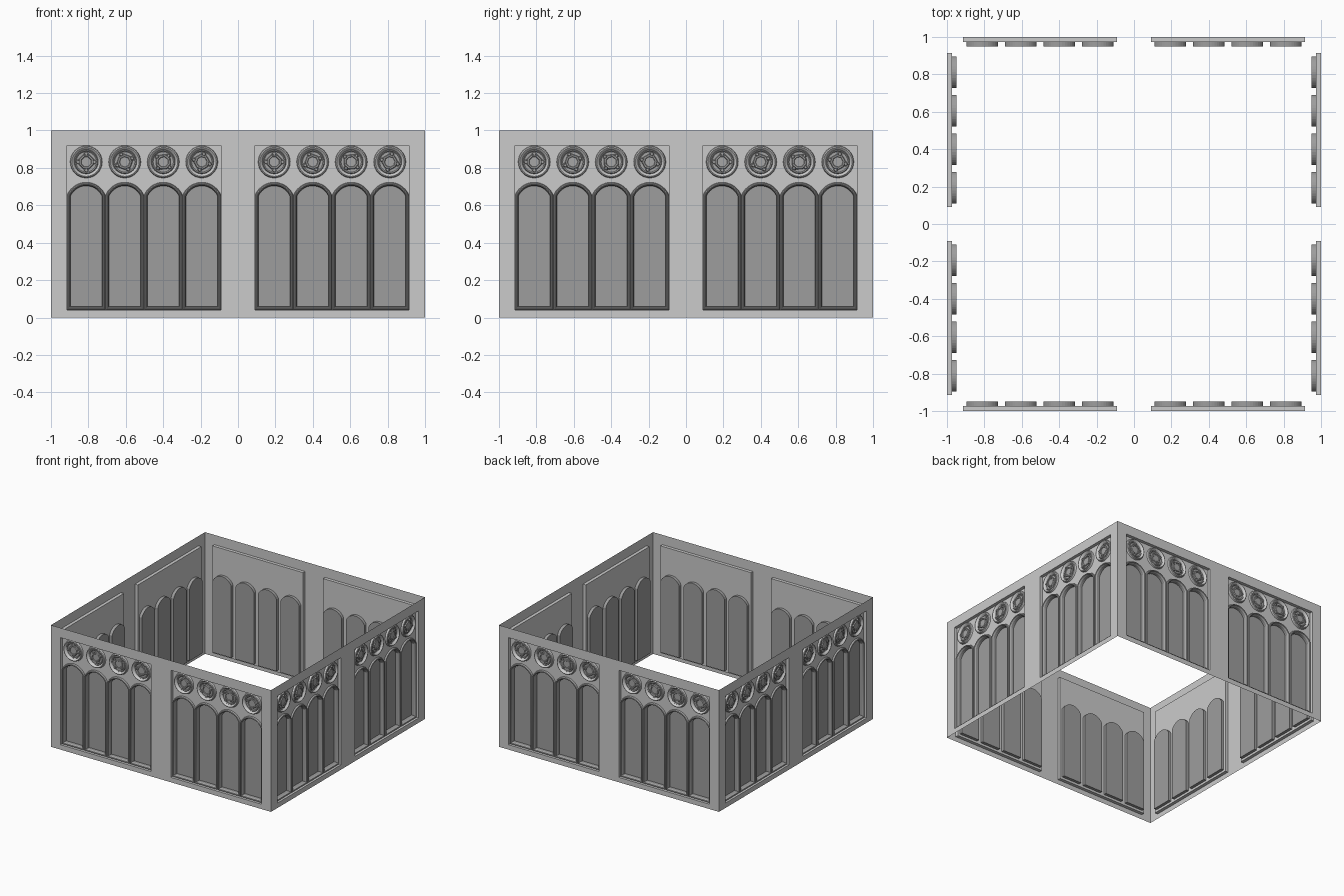
import bpy, bmesh, math

cube = bpy.data.objects.get("Cube")
if cube:
    bpy.data.objects.remove(cube, do_unlink=True)

# Main sizes
PITCH = 0.206          # width of one window bay
INNER, OUTER = 0.0905, 0.9145
SILL, HEAD = 0.04, 0.92
RECESS, DEEP = 0.026, 0.05
SPRING = 0.612         # centre height of the arches


def material(name, value):
    m = bpy.data.materials.new(name)
    m.use_nodes = True
    m.diffuse_color = (value, value, value, 1)
    m.node_tree.nodes["Principled BSDF"].inputs["Base Color"].default_value = m.diffuse_color
    return m


STONE = material("light stone", 0.6)
TRIM = material("trim grey", 0.38)
PANE = material("pane grey", 0.34)


def ring(bm, points, depth):
    """Closed outline in wall coordinates, set back from the outer face."""
    return [bm.verts.new((u, depth - 1, z)) for u, z in points]


def loft(bm, rings, cap=False):
    for a, b in zip(rings, rings[1:]):
        n = len(a)
        for i in range(n):
            j = (i + 1) % n
            bm.faces.new((a[i], a[j], b[j], b[i]))
    if cap:
        bm.faces.new(rings[-1])


def rect(u0, u1, z0, z1):
    return [(u0, z0), (u1, z0), (u1, z1), (u0, z1)]


def arc(half, radius, cu, steps=14):
    """Arch head from right to left, cut off at the bay's half width."""
    a0 = math.acos(half / radius)
    angles = [a0 + (math.pi - 2 * a0) * i / steps for i in range(steps + 1)]
    return [(cu + radius * math.cos(a), SPRING + radius * math.sin(a)) for a in angles]


def arch(cu, inset):
    half = PITCH / 2 - inset
    return [(cu - half, SILL + inset), (cu + half, SILL + inset)] + arc(half, 0.111 - inset, cu)


def circle(cu, cz, radius, steps=32, turn=0.0):
    angles = [turn + math.tau * i / steps for i in range(steps)]
    return [(cu + radius * math.cos(a), cz + radius * math.sin(a)) for a in angles]


def four_walls(name, bm, mat, smooth=False):
    """Place the part on all four sides, sharing one mesh."""
    mesh = bpy.data.meshes.new(name)
    bm.to_mesh(mesh)
    bm.free()
    mesh.materials.append(mat)
    for i, side in enumerate(("front", "right", "back", "left")):
        ob = bpy.data.objects.new(side + "_" + name, mesh)
        ob.rotation_euler.z = i * math.pi / 2
        bpy.context.collection.objects.link(ob)
        if smooth and i == 0:
            bpy.ops.object.select_all(action="DESELECT")
            ob.select_set(True)
            bpy.context.view_layer.objects.active = ob
            bpy.ops.object.shade_smooth_by_angle(angle=math.radians(30))


PANELS = [(-OUTER, -INNER), (INNER, OUTER)]
BAYS = [u0 + PITCH * (k + 0.5) for u0, _ in PANELS for k in range(4)]

# Thin wall sheet with two recessed panels
bm = bmesh.new()
us, zs = [-1, -OUTER, -INNER, INNER, OUTER, 1], [0, SILL, HEAD, 1]
for i in range(5):
    for j in range(3):
        if not (j == 1 and i in (1, 3)):
            bm.faces.new(ring(bm, rect(us[i], us[i + 1], zs[j], zs[j + 1]), 0))
for u0, u1 in PANELS:
    loft(bm, [ring(bm, rect(u0, u1, SILL, HEAD), d) for d in (0, RECESS)])
for cu in BAYS:
    head = arc(PITCH / 2, 0.111, cu)
    for (ua, za), (ub, zb) in zip(head, head[1:]):
        bm.faces.new(ring(bm, [(ub, zb), (ua, za), (ua, HEAD), (ub, HEAD)], RECESS))
    loft(bm, [ring(bm, arch(cu, s), RECESS) for s in (0, 0.019)])
bmesh.ops.remove_doubles(bm, verts=bm.verts, dist=0.0001)
four_walls("wall", bm, STONE)

# Deep arched panes
bm = bmesh.new()
for cu in BAYS:
    loft(bm, [ring(bm, arch(cu, 0.019), d) for d in (RECESS, DEEP)], cap=True)
four_walls("arched_panes", bm, PANE)

# Moulding around each arch
bm = bmesh.new()
for cu in BAYS:
    profile = [(0, RECESS), (0.004, 0.014), (0.009, 0.011), (0.014, 0.014), (0.019, RECESS)]
    loft(bm, [ring(bm, arch(cu, s), d) for s, d in profile])
four_walls("arch_mouldings", bm, TRIM, True)

# Round medallions above the arches
ROSE_Z = 0.832
rims, discs, roses = bmesh.new(), bmesh.new(), bmesh.new()
for k, cu in enumerate(BAYS):
    profile = [(0.086, RECESS), (0.083, 0.012), (0.077, 0.008), (0.071, 0.012), (0.064, 0.022)]
    loft(rims, [ring(rims, circle(cu, ROSE_Z, r), d) for r, d in profile])
    loft(discs, [ring(discs, circle(cu, ROSE_Z, r), d) for r, d in
                 ((0.064, 0.022), (0.06, 0.017), (0.054, 0.022))], cap=True)
    # Rosette: a rounded square boss with four small petals
    turn = (k % 4) * math.radians(25)
    loft(roses, [ring(roses, circle(cu, ROSE_Z, r, 8, turn + math.pi / 8), d) for r, d in
                 ((0.042, 0.022), (0.038, 0.014), (0.03, 0.014), (0.027, 0.018))], cap=True)
    for q in range(4):
        a = turn + q * math.pi / 2
        pu, pz = cu + 0.044 * math.cos(a), ROSE_Z + 0.044 * math.sin(a)
        loft(roses, [ring(roses, circle(pu, pz, r, 4, a), d) for r, d in
                     ((0.013, 0.022), (0.009, 0.012))], cap=True)
four_walls("medallion_rims", rims, STONE, True)
four_walls("medallion_discs", discs, TRIM, True)
four_walls("medallion_rosettes", roses, TRIM)
